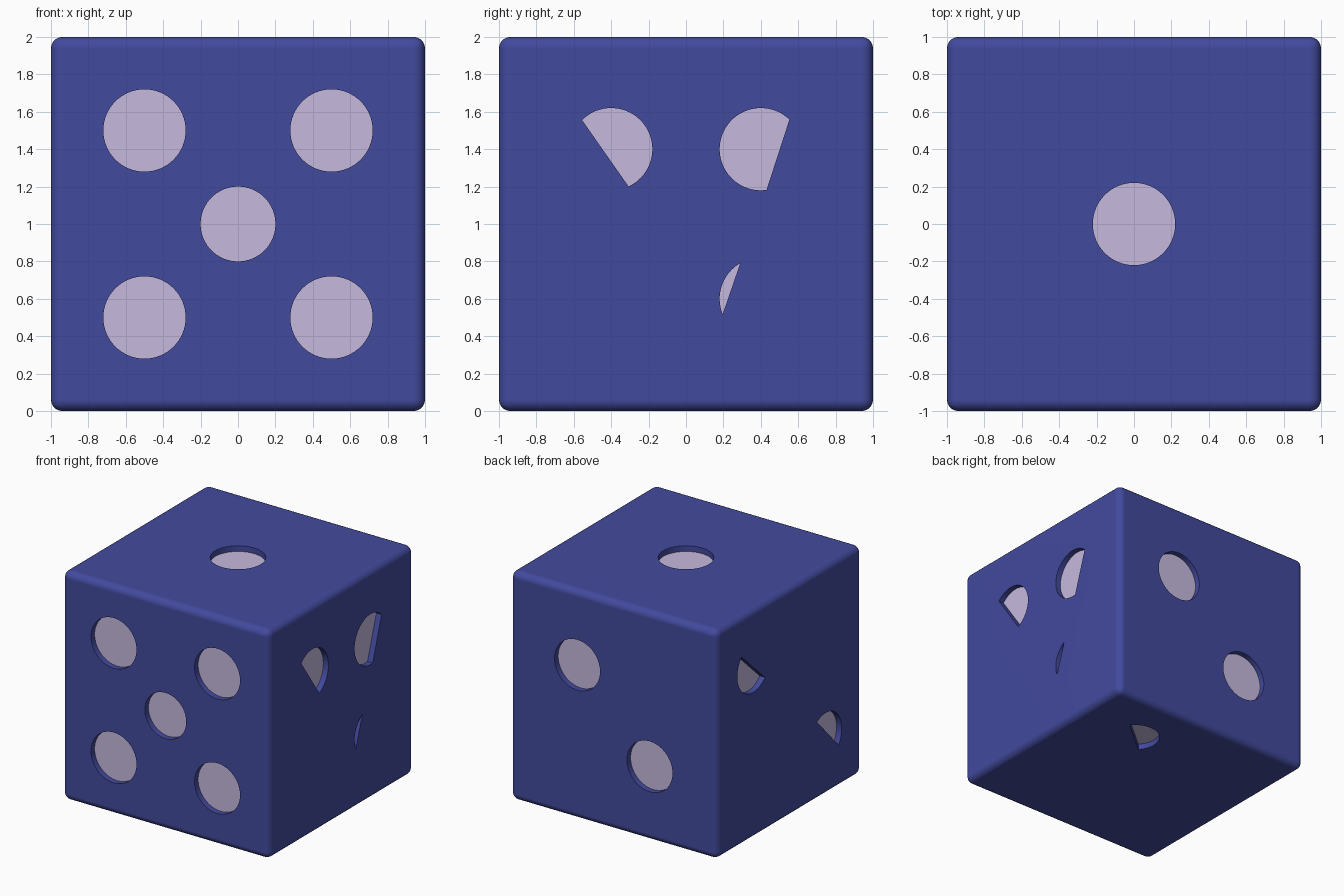
import bpy, bmesh
from math import radians, cos, sin
from mathutils import Vector

if "Cube" in bpy.data.objects:
    bpy.data.objects.remove(bpy.data.objects["Cube"])

DEPTH = 0.05


def material(name, rgb):
    m = bpy.data.materials.new(name)
    m.diffuse_color = (*rgb, 1)
    m.use_nodes = True
    m.node_tree.nodes["Principled BSDF"].inputs["Base Color"].default_value = m.diffuse_color
    return m


def new_object(name, bm, mat=None):
    me = bpy.data.meshes.new(name)
    bm.to_mesh(me)
    bm.free()
    ob = bpy.data.objects.new(name, me)
    bpy.context.collection.objects.link(ob)
    if mat:
        me.materials.append(mat)
    return ob


blue = material("blue", (0.055, 0.068, 0.34))
pale = material("pale_lilac", (0.565, 0.491, 0.73))

X, Y, Z = Vector((1, 0, 0)), Vector((0, 1, 0)), Vector((0, 0, 1))
CENTRE = Vector((0, 0, 1))

# Each side: across axis, up axis, outward normal, and its pips
# (u, v, radius, start angle, end angle); partial arcs are closed by a chord
SIDES = {
    "front": (X, Z, -Y, [(u, v, 0.22, 0, 360) for u in (-0.5, 0.5) for v in (-0.5, 0.5)]
              + [(0, 0, 0.2, 0, 360)]),
    "back": (X, Z, Y, [(0.35, 0.35, 0.22, 0, 360), (-0.35, -0.35, 0.22, 0, 360)]),
    "top": (X, Y, Z, [(0, 0, 0.22, 0, 360)]),
    "right": (Y, Z, X, [(-0.4, 0.4, 0.22, -65, 135), (0.4, 0.4, 0.22, 46, 278),
                        (0.4, -0.4, 0.22, 120, 202)]),
    "left": (Y, Z, -X, [(0.5, 0.5, 0.22, -137, 43), (-0.5, -0.5, 0.22, 57, 216)]),
    "bottom": (X, Y, -Z, [(0.41, 0.5, 0.205, 38, 222)]),
}


def outline(side, pip, height):
    """Pip outline on a side, at a height along the outward normal."""
    across, up, normal, _ = SIDES[side]
    u, v, r, a, b = pip
    n = max(16, round((b - a) / 360 * 64))
    count = n if b - a == 360 else n + 1
    angles = [radians(a + (b - a) * i / n) for i in range(count)]
    return [CENTRE + across * (u + r * cos(t)) + up * (v + r * sin(t)) + normal * height
            for t in angles]


# Pip floors and the prisms that cut their recesses
cut = bmesh.new()
for side, (_, _, normal, pips) in SIDES.items():
    floor = bmesh.new()
    for pip in pips:
        f = floor.faces.new([floor.verts.new(p) for p in outline(side, pip, 1 - DEPTH)])
        f.normal_update()
        if f.normal.dot(normal) < 0:
            f.normal_flip()
        low = [cut.verts.new(p) for p in outline(side, pip, 1 - DEPTH - 0.005)]
        high = [cut.verts.new(p) for p in outline(side, pip, 1.1)]
        cut.faces.new(low[::-1])
        cut.faces.new(high)
        for i in range(len(low)):
            j = (i + 1) % len(low)
            cut.faces.new((low[i], low[j], high[j], high[i]))
    new_object(side + "_pips", floor, pale)
bmesh.ops.recalc_face_normals(cut, faces=cut.faces)
cutter = new_object("pip_cutter", cut, blue)
cutter.hide_render = True
cutter.hide_set(True)

# Rounded cube body
bm = bmesh.new()
bmesh.ops.create_cube(bm, size=2)
bmesh.ops.translate(bm, verts=bm.verts, vec=CENTRE)
bmesh.ops.bevel(bm, geom=bm.edges[:], offset=0.06, segments=5, profile=0.5,
                affect='EDGES', clamp_overlap=True)
body = new_object("die_body", bm, blue)
boolean = body.modifiers.new("recesses", 'BOOLEAN')
boolean.operation = 'DIFFERENCE'
boolean.solver = 'EXACT'
boolean.object = cutter

# Smooth rounded edges, crisp recess rims
bpy.context.view_layer.objects.active = body
body.select_set(True)
bpy.ops.object.modifier_apply(modifier="recesses")
bpy.ops.object.shade_smooth_by_angle(angle=radians(35))
weighted = body.modifiers.new("flat_sides", 'WEIGHTED_NORMAL')
weighted.keep_sharp = True
